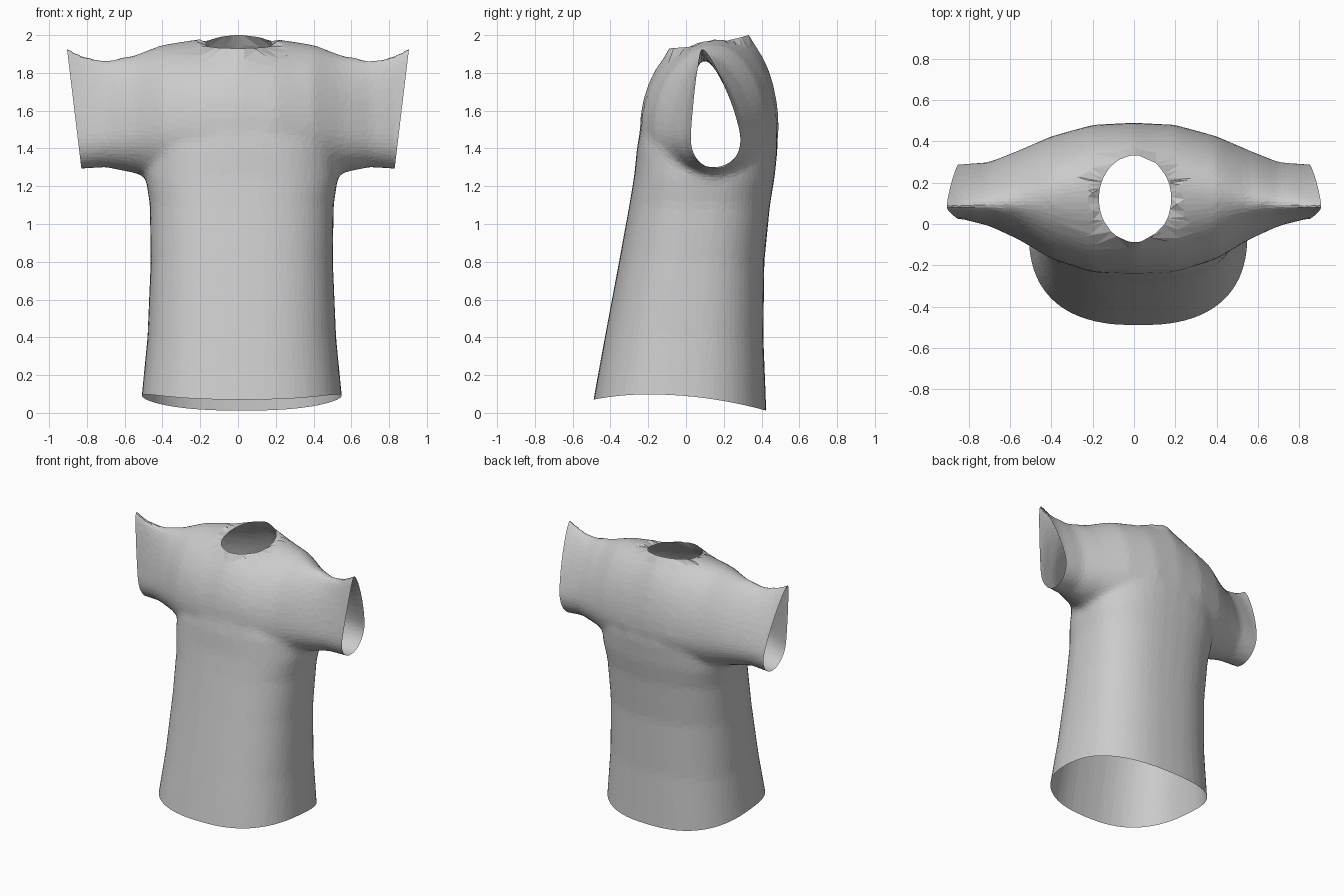
import bpy, bmesh, math
from mathutils import Vector

cube = bpy.data.objects.get("Cube")
if cube:
    bpy.data.objects.remove(cube, do_unlink=True)

SIDES = 40


def power(v, n):
    return math.copysign(abs(v) ** (2 / n), v)


def loft(bm, rings):
    """Closed tube through rings of points, capped at both ends."""
    loops = [[bm.verts.new(p) for p in ring] for ring in rings]
    for a, b in zip(loops, loops[1:]):
        for i in range(SIDES):
            j = (i + 1) % SIDES
            bm.faces.new((a[i], a[j], b[j], b[i]))
    bm.faces.new(loops[0])
    bm.faces.new(loops[-1])


def torso_ring(z, half, front, back):
    mid, depth = (front + back) / 2, (back - front) / 2
    return [(0.02 + half * power(math.cos(a), 2.5), mid + depth * power(math.sin(a), 2.5), z)
            for a in (math.tau * i / SIDES for i in range(SIDES))]


def sleeve_ring(x, front, back, peak, top, mid, bottom, n):
    """Upright section: pointed or round on top, round underneath."""
    ring = []
    for i in range(SIDES):
        a = math.tau * i / SIDES
        c, s = math.cos(a), math.sin(a)
        k = n if s > 0 else 2
        y0 = peak if s > 0 else (front + back) / 2
        # blend so the two halves meet at the same widest points
        y = y0 + power(c, k) * ((back - y0) if c > 0 else (y0 - front))
        ring.append((x, y, mid + power(s, k) * ((top - mid) if s > 0 else (mid - bottom))))
    return ring


bm = bmesh.new()

# Torso: height, half width, front, back
loft(bm, [torso_ring(*r) for r in (
    (-0.1, 0.55, -0.53, 0.44), (0.1, 0.53, -0.49, 0.425), (0.4, 0.5, -0.43, 0.41),
    (0.8, 0.483, -0.355, 0.415), (1.1, 0.487, -0.3, 0.445), (1.25, 0.51, -0.275, 0.47),
    (1.4, 0.5, -0.26, 0.485), (1.55, 0.42, -0.235, 0.48))])

# Shoulders and sleeves: x, front, back, ridge y, top, middle, bottom, roundness
half = [
    (0.0, -0.245, 0.492, 0.2, 2.05, 1.5, 1.2, 2.0),
    (0.2, -0.235, 0.48, 0.19, 1.98, 1.5, 1.2, 2.0),
    (0.4, -0.17, 0.425, 0.15, 1.95, 1.5, 1.22, 1.9),
    (0.55, -0.08, 0.36, 0.11, 1.895, 1.48, 1.27, 1.7),
    (0.7, -0.01, 0.3, 0.09, 1.87, 1.46, 1.3, 1.5),
    (0.84, 0.025, 0.29, 0.08, 1.9, 1.45, 1.29, 1.35),
    (0.97, 0.03, 0.29, 0.08, 1.98, 1.45, 1.28, 1.3)]
stations = [(-s[0],) + s[1:] for s in half[:0:-1]] + half
loft(bm, [sleeve_ring(*s) for s in stations])
bmesh.ops.recalc_face_normals(bm, faces=bm.faces)

mesh = bpy.data.meshes.new("shirt")
bm.to_mesh(mesh)
bm.free()
shirt = bpy.data.objects.new("shirt", mesh)
bpy.context.collection.objects.link(shirt)

# Fuse the parts into one soft, faceted skin
remesh = shirt.modifiers.new("fuse", 'REMESH')
remesh.mode = 'VOXEL'
remesh.voxel_size = 0.02
smooth = shirt.modifiers.new("soften", 'SMOOTH')
smooth.factor, smooth.iterations = 0.5, 12
decimate = shirt.modifiers.new("facets", 'DECIMATE')
decimate.ratio = 0.14
graph = bpy.context.evaluated_depsgraph_get()
skin = bpy.data.meshes.new_from_object(shirt.evaluated_get(graph))
shirt.modifiers.clear()
shirt.data = skin
bpy.data.meshes.remove(mesh)
skin.name = "shirt"

bm = bmesh.new()
bm.from_mesh(skin)


def cut(point, normal):
    bmesh.ops.bisect_plane(bm, geom=bm.verts[:] + bm.edges[:] + bm.faces[:], dist=0.0001,
                           plane_co=point, plane_no=normal, clear_outer=True)


# Sleeve openings and hem
for side in (-1, 1):
    cut(Vector((side * 0.83, 0, 1.3)), Vector((side, 0, -0.12)))
cut(Vector((0, 0, 0.1)), Vector((0, 0, -1)))
for v in bm.verts:
    if v.co.z < 0.4:
        y = v.co.y
        hem = 0.098 - (0.22 if y > -0.2 else 0.33) * (y + 0.2) ** 2
        v.co.z += (hem - 0.1) * (0.4 - v.co.z) / 0.3


# Neck opening, with its edge drawn onto an oval rim
def neck_radius(co):
    return math.hypot((co.x - 0.005) / 0.175, (co.y - 0.122) / 0.21)


inside = [v for v in bm.verts if v.co.z > 1.7 and neck_radius(v.co) < 1]
bmesh.ops.delete(bm, geom=inside, context='VERTS')
for v in bm.verts:
    if v.is_boundary and v.co.z > 1.7 and abs(v.co.x) < 0.4:
        r = neck_radius(v.co)
        v.co.x = 0.005 + (v.co.x - 0.005) / r
        v.co.y = 0.122 + (v.co.y - 0.122) / r
        t = (v.co.y + 0.088) / 0.42
        v.co.z = 1.93 + 0.02 * t + 0.05 * t * t
bmesh.ops.triangulate(bm, faces=bm.faces)
for f in bm.faces:
    f.smooth = False
    f.material_index = 0
bm.to_mesh(skin)
bm.free()

# Cloth colour
cloth = bpy.data.materials.new("grey_cloth")
cloth.use_nodes = True
colour = (0.6, 0.6, 0.6, 1)
cloth.diffuse_color = colour
cloth.node_tree.nodes["Principled BSDF"].inputs["Base Color"].default_value = colour
skin.materials.clear()
skin.materials.append(cloth)
